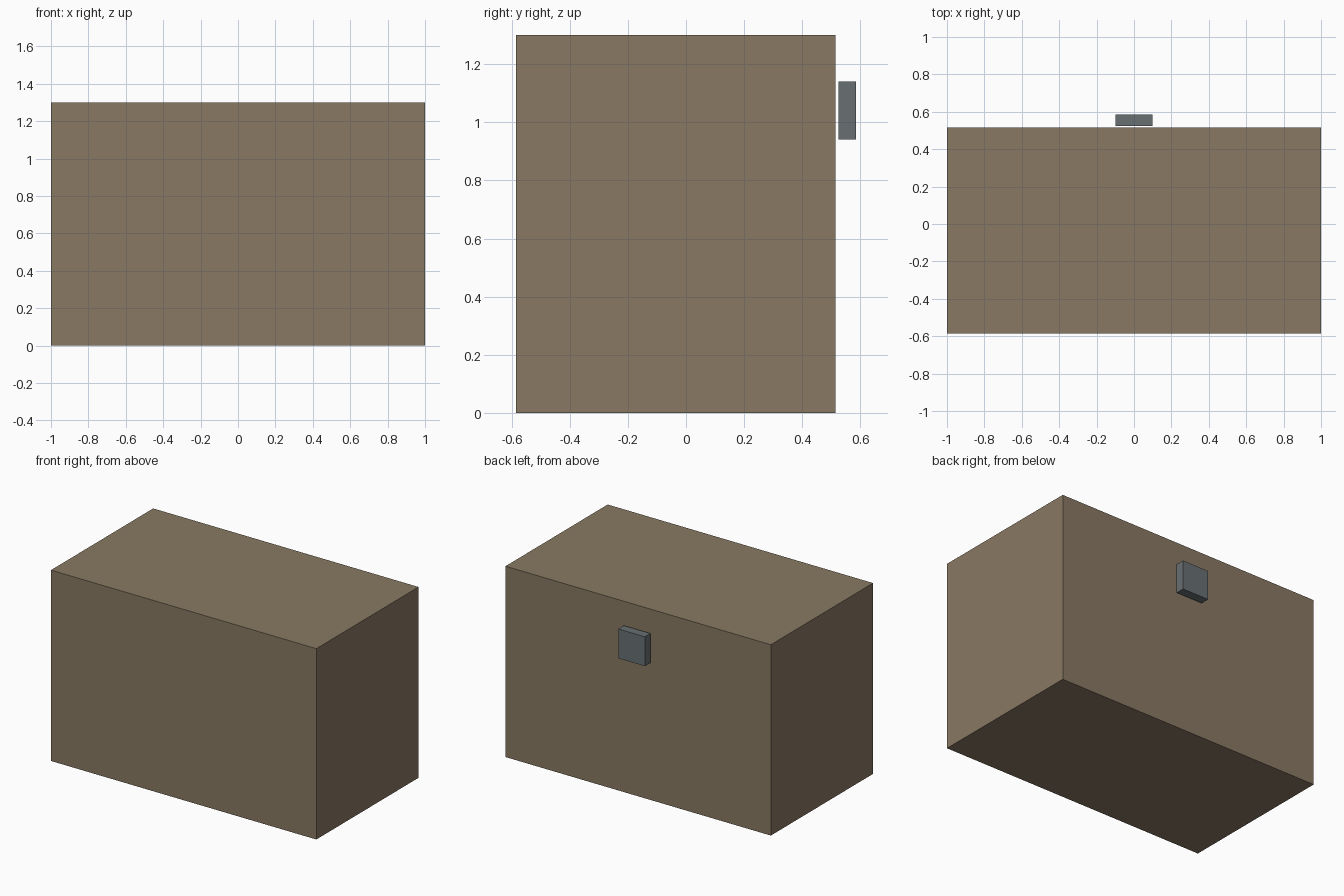
import bpy

if "Cube" in bpy.data.objects:
    bpy.data.objects.remove(bpy.data.objects["Cube"])


def box(name, lo, hi, color):
    """Axis-aligned box between two corners, with a plain colour."""
    centre = [(a + b) / 2 for a, b in zip(lo, hi)]
    bpy.ops.mesh.primitive_cube_add(size=1, location=centre)
    ob = bpy.context.object
    ob.name = name
    ob.scale = [b - a for a, b in zip(lo, hi)]
    bpy.ops.object.transform_apply(location=False, rotation=False, scale=True)
    mat = bpy.data.materials.new(name + "_colour")
    mat.diffuse_color = (*color, 1)
    mat.use_nodes = True
    mat.node_tree.nodes["Principled BSDF"].inputs["Base Color"].default_value = mat.diffuse_color
    ob.data.materials.append(mat)
    return ob


# Main crate body
box("crate_body", (-1, -0.585, 0), (1, 0.515, 1.3), (0.25, 0.19, 0.125))

# Small latch plate floating just off the back face
box("latch_plate", (-0.1, 0.525, 0.94), (0.1, 0.585, 1.14), (0.14, 0.16, 0.17))
